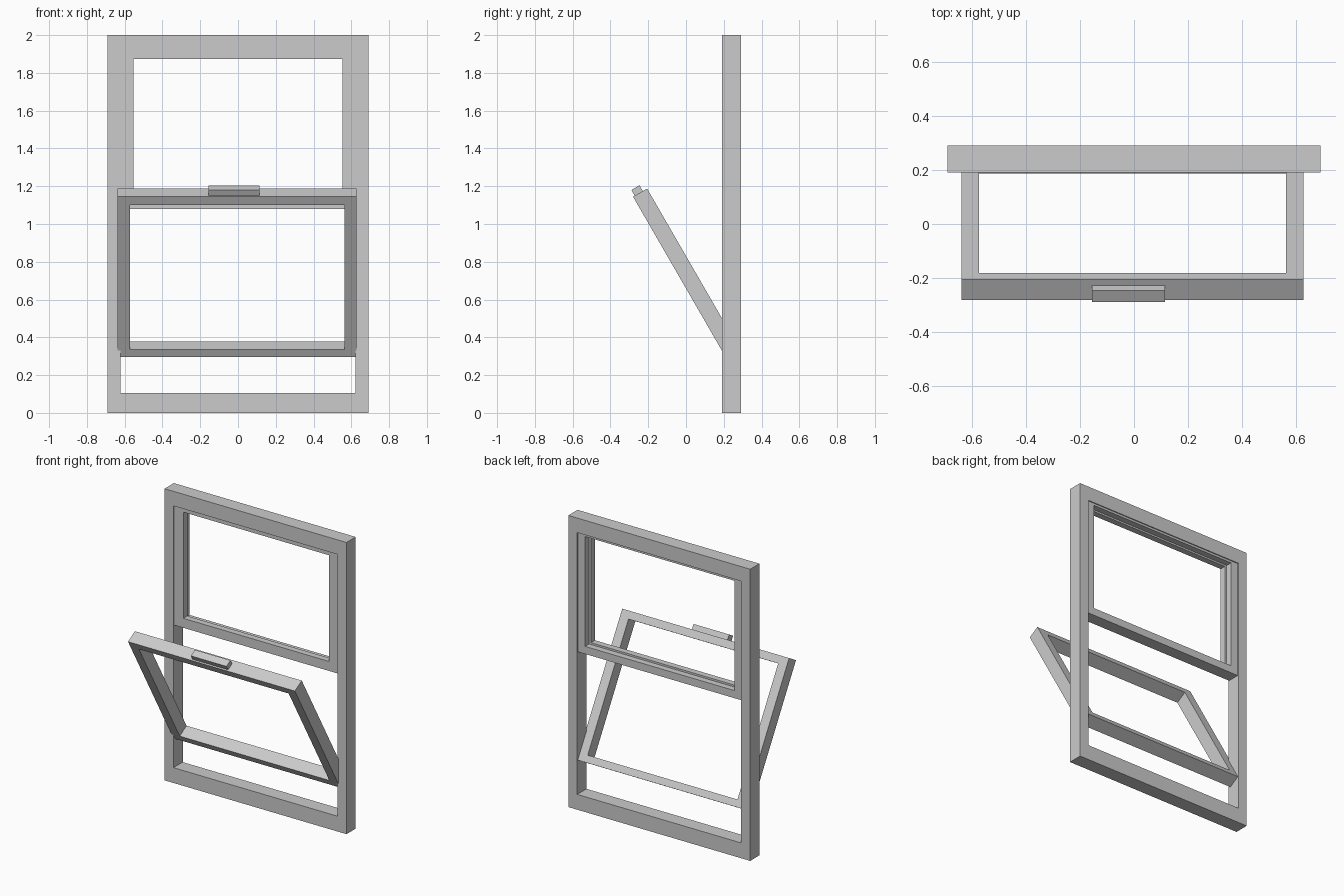
import bpy, bmesh
from math import radians
from mathutils import Matrix

if "Cube" in bpy.data.objects:
    bpy.data.objects.remove(bpy.data.objects["Cube"])


def ring(name, outer, inner, y0, y1):
    """Rectangular frame; outer and inner are (x0, x1, z0, z1)."""
    bm = bmesh.new()

    def loop(r, y):
        a, b, c, d = r
        return [bm.verts.new(p) for p in ((a, y, c), (b, y, c), (b, y, d), (a, y, d))]

    loops = [loop(outer, y0), loop(outer, y1), loop(inner, y1), loop(inner, y0)]
    for k in range(4):
        p, q = loops[k], loops[(k + 1) % 4]
        for i in range(4):
            j = (i + 1) % 4
            bm.faces.new((p[i], p[j], q[j], q[i]))
    return finish(name, bm)


def box(name, x0, x1, y0, y1, z0, z1):
    bm = bmesh.new()
    bmesh.ops.create_cube(bm, size=1)
    for v in bm.verts:
        v.co = ((x0 + x1) / 2 + v.co.x * (x1 - x0),
                (y0 + y1) / 2 + v.co.y * (y1 - y0),
                (z0 + z1) / 2 + v.co.z * (z1 - z0))
    return finish(name, bm)


def finish(name, bm):
    bmesh.ops.recalc_face_normals(bm, faces=bm.faces)
    mesh = bpy.data.meshes.new(name)
    bm.to_mesh(mesh)
    bm.free()
    ob = bpy.data.objects.new(name, mesh)
    bpy.context.collection.objects.link(ob)
    return ob


# Fixed outer frame
ring("outer_frame", (-0.69, 0.69, 0, 2), (-0.622, 0.622, 0.105, 1.9), 0.19, 0.29)

# Fixed upper sash, with a shallow glazing rebate on the back half
sash = (-0.622, 0.622, 1.08, 1.9)
ring("upper_sash", sash, (-0.553, 0.553, 1.145, 1.873), 0.197, 0.24)
ring("upper_sash_back", sash, (-0.567, 0.567, 1.132, 1.885), 0.24, 0.283)

# Tilted lower sash: modelled upright, hinged at its bottom front edge
tilt = Matrix.Translation((0, 0.21, 0.295)) @ Matrix.Rotation(radians(30), 4, 'X')
lower_sash = ring("lower_sash", (-0.638, 0.628, 0, 0.981),
                  (-0.573, 0.563, 0.047, 0.93), 0, 0.086)

# Lift handle on the top rail of the lower sash
handle = box("lift_handle", -0.155, 0.115, 0.01, 0.06, 0.98, 1.016)
for ob in (lower_sash, handle):
    ob.data.transform(tilt)
